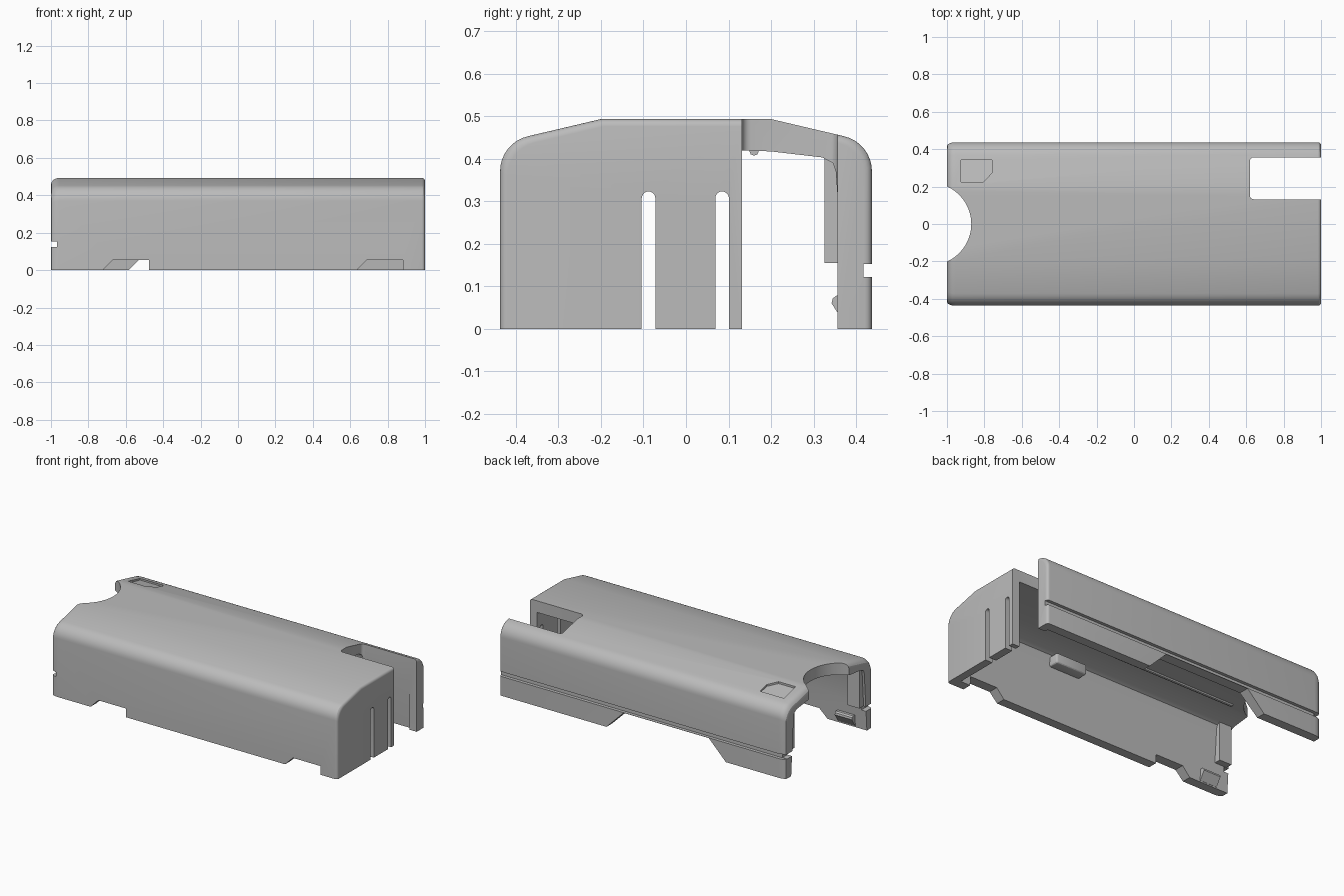
import bpy, bmesh
from math import sin, cos, pi, radians

cube = bpy.data.objects.get("Cube")
if cube:
    bpy.data.objects.remove(cube)

grey = bpy.data.materials.new("light_grey_plastic")
grey.use_nodes = True
GREY = (0.5, 0.5, 0.5, 1)
grey.diffuse_color = GREY
grey.node_tree.nodes["Principled BSDF"].inputs["Base Color"].default_value = GREY


def arc(cx, cy, r, start, end, n):
    return [(cx + r * cos(radians(start + (end - start) * i / n)),
             cy + r * sin(radians(start + (end - start) * i / n))) for i in range(n + 1)]


def loft(name, rings):
    """Closed solid through matching rings of points."""
    bm = bmesh.new()
    loops = [[bm.verts.new(p) for p in ring] for ring in rings]
    for a, b in zip(loops, loops[1:]):
        for i in range(len(a)):
            j = (i + 1) % len(a)
            bm.faces.new((a[i], a[j], b[j], b[i]))
    bm.faces.new(loops[0])
    bm.faces.new(loops[-1])
    bmesh.ops.recalc_face_normals(bm, faces=bm.faces)
    mesh = bpy.data.meshes.new(name)
    bm.to_mesh(mesh)
    bm.free()
    mesh.materials.append(grey)
    obj = bpy.data.objects.new(name, mesh)
    bpy.context.collection.objects.link(obj)
    return obj


def prism(name, axis, pts, low, high):
    """Flat outline pushed along one axis."""
    place = {"x": lambda p, t: (t, p[0], p[1]),
             "y": lambda p, t: (p[0], t, p[1]),
             "z": lambda p, t: (p[0], p[1], t)}[axis]
    return loft(name, [[place(p, t) for p in pts] for t in (low, high)])


def box(name, x, y, z):
    return prism(name, "z", [(x[0], y[0]), (x[1], y[0]), (x[1], y[1]), (x[0], y[1])], *z)


def select(obj):
    bpy.ops.object.select_all(action="DESELECT")
    obj.select_set(True)
    bpy.context.view_layer.objects.active = obj


def cut(obj, cutter):
    cutter.hide_render = True
    mod = obj.modifiers.new("cut", "BOOLEAN")
    mod.operation, mod.solver, mod.object = "DIFFERENCE", "EXACT", cutter
    select(obj)
    bpy.ops.object.modifier_apply(modifier=mod.name)
    bpy.data.objects.remove(cutter)


def bevel(obj, width):
    mod = obj.modifiers.new("soft edges", "BEVEL")
    mod.width, mod.segments = width, 3
    select(obj)
    bpy.ops.object.modifier_apply(modifier=mod.name)


def mirrored(half):
    return half + [(-y, z) for y, z in reversed(half)]


# Outer skin: arched cross-section with softened ends
outer = mirrored([(0.437, 0)] + arc(0.352, 0.37, 0.085, 0, 77, 8) + [(0.2, 0.493)])


def ring(x, side, top):
    return [(x, y * (1 - side / 0.437), z * (1 - top / 0.493)) for y, z in outer]


rings = []
for i in range(5):
    a = i / 4 * pi / 2
    d = 1 - sin(a)
    rings.append(ring(-1 + 0.045 * (1 - cos(a)), 0.02 * d, 0.035 * d))
for i in range(5):
    a = i / 4 * pi / 2
    d = 1 - cos(a)
    rings.append(ring(0.983 + 0.017 * sin(a), 0.017 * d, 0.017 * d))
shell = loft("cover_shell", rings)

# Hollow interior with tapered walls, open below and at one end
inner = mirrored([(0.384, -0.1), (0.378, 0), (0.352, 0.37), (0.345, 0.39),
                  (0.32, 0.403), (0.2, 0.417), (0.1, 0.421)])
cut(shell, prism("cavity", "x", inner, -1.1, 0.95))

# Rectangular opening at the closed end, with rounded inner corners
opening = [(1.1, 0.132), (1.1, 0.356)] + arc(0.64, 0.336, 0.02, 90, 180, 4) \
    + arc(0.64, 0.152, 0.02, 180, 270, 4)
cut(shell, prism("opening", "z", opening, -0.1, 0.6))

# Curved finger notch in the roof
cut(shell, prism("finger_notch", "z", arc(-1.09, 0, 0.22, 0, 352.5, 47), 0.3, 0.6))

# Two round-topped slots in the end wall
for y in (-0.088, 0.085):
    outline = [(y + 0.016, -0.1)] + arc(y, 0.307, 0.016, 0, 180, 10) + [(y - 0.016, -0.1)]
    cut(shell, prism("end_slot", "x", outline, 0.9, 1.1))

# Cut-outs along the lower edge of the front wall
for a, b in ((-0.725, -0.477), (0.635, 0.882)):
    outline = [(a - 0.02, -0.02), (a + 0.055, 0.055), (b, 0.055), (b, -0.02)]
    cut(shell, prism("front_relief", "y", outline, -0.6, -0.3))

# Long relief between the two rear tabs, with the groove above it
relief = [(-0.605, -0.02), (-0.465, 0.12), (0.13, 0.12), (0.27, -0.02)]
cut(shell, prism("rear_relief", "y", relief, 0.3, 0.6))
cut(shell, box("rear_groove", (-1.1, 1.1), (0.417, 0.6), (0.122, 0.152)))
cut(shell, box("end_groove", (-1.1, -0.967), (-0.6, 0.6), (0.124, 0.154)))

# Shallow five-sided recess following the roof slope
badge = [(-0.925, 0.225), (-0.805, 0.225), (-0.758, 0.275), (-0.758, 0.343), (-0.925, 0.343)]
cut(shell, loft("recess", [[(x, y, 0.48 - 0.215 * (y - 0.2)) for x, y in badge],
                           [(x, y, 0.6) for x, y in badge]]))

# Inner parts on both walls: end ribs, snap hooks and thin roof ribs
parts = [shell]
for side, word in ((1, "rear"), (-1, "front")):
    def wall_prism(name, pts, low, high):
        parts.append(prism(word + name, "x", [(side * y, z) for y, z in pts], low, high))
    wall_prism("_end_rib", [(0.325, 0.155), (0.4, 0.155), (0.4, 0.38), (0.36, 0.42),
                            (0.325, 0.42)], -0.985, -0.9)
    wall_prism("_snap_hook", [(0.385, 0.008), (0.376, 0.008), (0.342, 0.06), (0.345, 0.072),
                              (0.355, 0.079), (0.385, 0.079)], -0.92, -0.8)
    wall_prism("_roof_rib", arc(side * side * 0.16, 0.418, 0.011, 0, 315, 7), -0.85, 0)

# Small rounded block high on the front wall
block = box("front_wall_block", (0.1, 0.32), (-0.38, -0.29), (0.32, 0.385))
bevel(block, 0.012)
parts.append(block)

for obj in parts:
    select(obj)
    bpy.ops.object.shade_smooth_by_angle(angle=radians(25))
